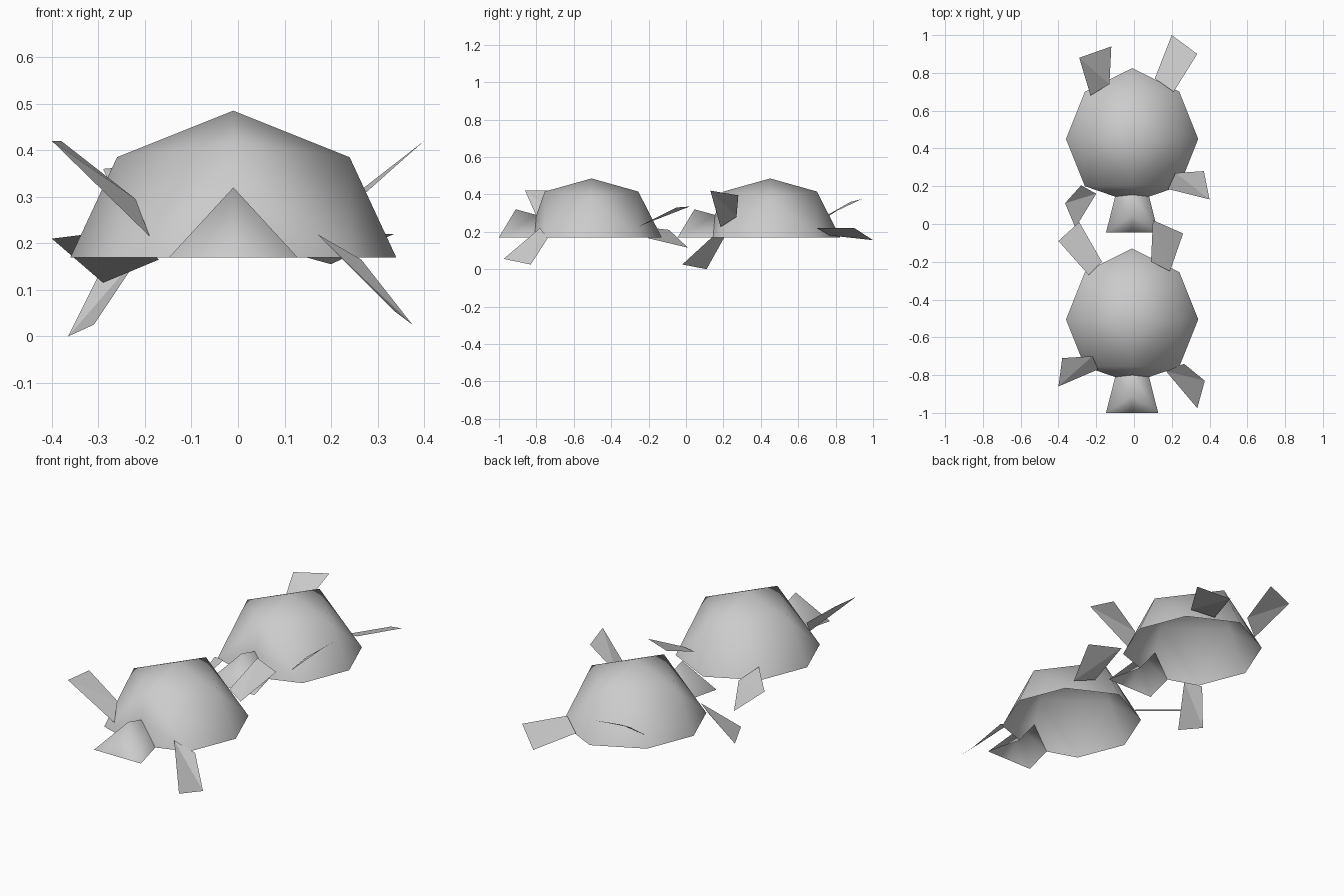
import bpy
import bmesh
from mathutils import Vector

default_cube = bpy.data.objects.get("Cube")
if default_cube:
    bpy.data.objects.remove(default_cube, do_unlink=True)

# One plain grey for everything
grey = bpy.data.materials.new("plain grey")
grey.use_nodes = True
colour = (0.6, 0.6, 0.6, 1.0)
grey.diffuse_color = colour
grey.node_tree.nodes["Principled BSDF"].inputs["Base Color"].default_value = colour

RIM = 0.17            # height of the shell's open rim
FRONT_TURTLE = Vector((-0.01, -0.505, RIM))
REAR_TURTLE = Vector((-0.01, 0.45, RIM))


def build(name, faces, origin=Vector((0, 0, 0)), mirrored=False, smooth=False):
    """Make an open surface from faces given as corner points."""
    bm = bmesh.new()
    for corners in faces:
        points = [Vector(c) for c in corners]
        bm.faces.new([bm.verts.new(p) for p in points])
        if mirrored:
            flipped = [Vector((-p.x, p.y, p.z)) for p in reversed(points)]
            bm.faces.new([bm.verts.new(p) for p in flipped])
    bmesh.ops.remove_doubles(bm, verts=bm.verts, dist=0.0005)
    bmesh.ops.recalc_face_normals(bm, faces=bm.faces)
    # Open surfaces should look upward on the whole
    if sum(f.normal.z * f.calc_area() for f in bm.faces) < 0:
        bmesh.ops.reverse_faces(bm, faces=bm.faces)
    for face in bm.faces:
        face.smooth = smooth
    mesh = bpy.data.meshes.new(name)
    bm.to_mesh(mesh)
    bm.free()
    mesh.materials.append(grey)
    obj = bpy.data.objects.new(name, mesh)
    obj.location = origin
    bpy.context.scene.collection.objects.link(obj)
    return obj


def shell_and_head(prefix, origin):
    # Shell: half of a once-divided octahedron, mirrored across its middle
    top = (0, 0, 0.315)
    side_top = (0.25, 0, 0.215)
    side_rim = (0.35, 0, 0)
    back_top = (0, 0.25, 0.245)
    back_rim = (0, 0.375, 0)
    back_corner = (0.25, 0.25, 0)
    front_top = (0, -0.25, 0.245)
    front_corner = (0.25, -0.25, 0)
    neck_top = (0, -0.295, 0.12)
    neck_rim = (0.09, -0.305, 0)
    build(prefix + "_shell", [
        (top, side_top, back_top),
        (side_top, back_corner, back_top),
        (side_top, side_rim, back_corner),
        (back_top, back_corner, back_rim),
        (top, front_top, side_top),
        (side_top, front_top, front_corner),
        (side_top, front_corner, side_rim),
        (front_top, neck_top, front_corner),
        (neck_top, neck_rim, front_corner),
    ], origin, mirrored=True, smooth=True)

    # Head: open tent reaching forward from the neck opening
    brow = (0, -0.405, 0.15)
    jaw = (0.138, -0.495, 0)
    chin = (0, -0.495, 0)
    build(prefix + "_head", [
        (neck_top, brow, jaw, neck_rim),
        (brow, chin, jaw),
    ], origin, mirrored=True, smooth=True)


shell_and_head("front_turtle", FRONT_TURTLE)
shell_and_head("rear_turtle", REAR_TURTLE)


def flipper(name, *corners):
    """Flat paddle: two outer corners, then two at the shell."""
    build(name, [corners[:3], (corners[0], corners[2], corners[3])])


# Front turtle's flippers
flipper("front_turtle_right_fore_flipper",
        (-0.4, -0.86, 0.42), (-0.38, -0.71, 0.42),
        (-0.22, -0.7, 0.295), (-0.19, -0.77, 0.215))
flipper("front_turtle_left_fore_flipper",
        (0.375, -0.83, 0.025), (0.335, -0.975, 0.055),
        (0.17, -0.78, 0.22), (0.265, -0.74, 0.165))
flipper("front_turtle_right_hind_flipper",
        (-0.4, -0.09, 0.21), (-0.29, 0.01, 0.115),
        (-0.17, -0.2, 0.165), (-0.24, -0.27, 0.23))
flipper("front_turtle_left_hind_flipper",
        (0.1, 0.02, 0.335), (0.26, -0.05, 0.33),
        (0.19, -0.25, 0.23), (0.09, -0.2, 0.25))

# Rear turtle's flippers
flipper("rear_turtle_right_fore_flipper",
        (-0.365, 0.11, 0), (-0.31, -0.02, 0.025),
        (-0.2, 0.16, 0.19), (-0.28, 0.205, 0.17))
flipper("rear_turtle_left_fore_flipper",
        (0.4, 0.13, 0.42), (0.37, 0.28, 0.395),
        (0.22, 0.27, 0.28), (0.18, 0.185, 0.225))
flipper("rear_turtle_right_hind_flipper",
        (-0.29, 0.88, 0.36), (-0.12, 0.94, 0.375),
        (-0.13, 0.74, 0.28), (-0.23, 0.68, 0.23))
flipper("rear_turtle_left_hind_flipper",
        (0.2, 1, 0.155), (0.335, 0.9, 0.22),
        (0.21, 0.7, 0.22), (0.11, 0.77, 0.18))
